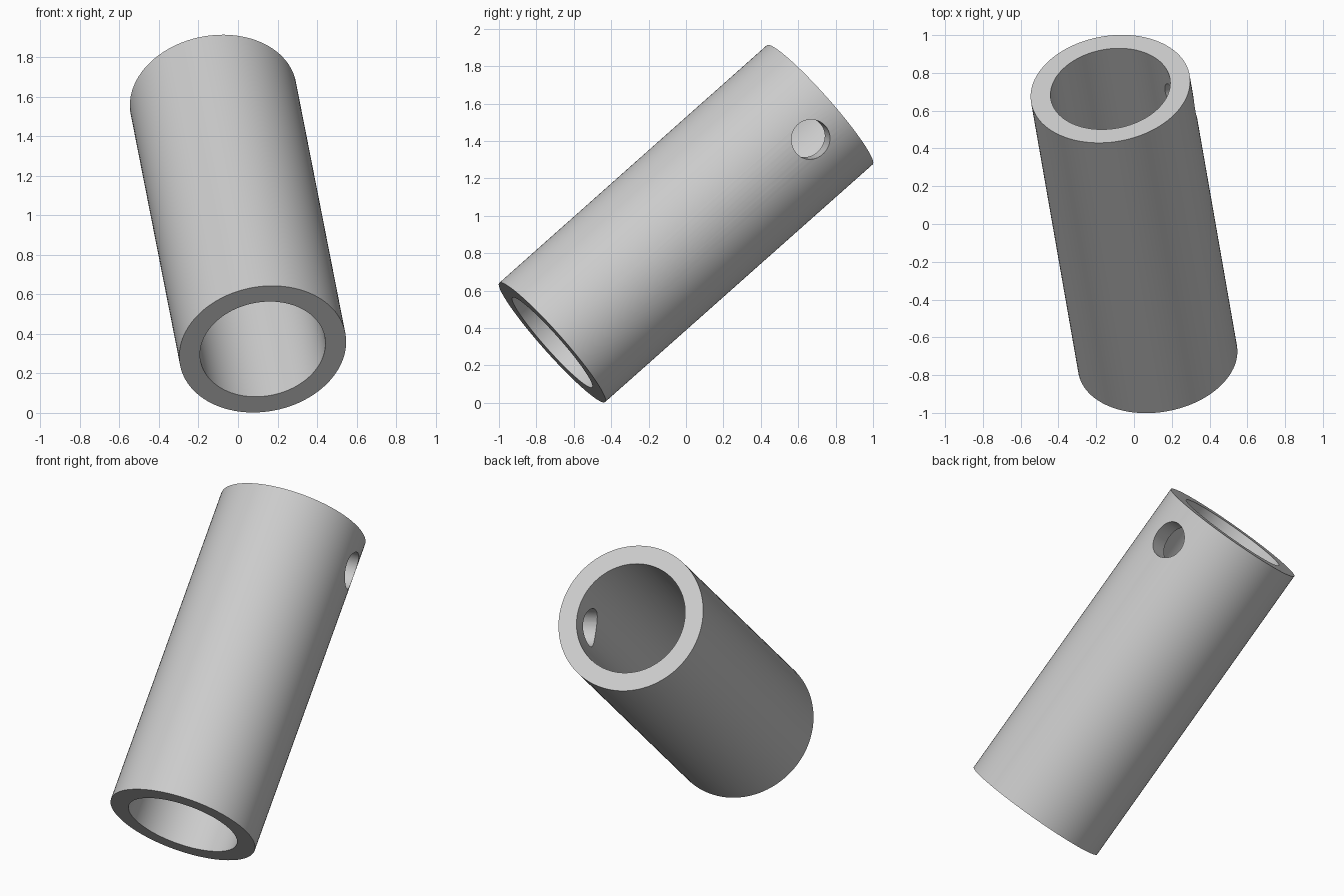
import bpy, math
from mathutils import Matrix, Vector

if "Cube" in bpy.data.objects:
    bpy.data.objects.remove(bpy.data.objects["Cube"], do_unlink=True)

LENGTH, OUTER, INNER, HOLE = 1.93, 0.426, 0.32, 0.107
CENTRE = Vector((0, 0, 0.958))
AXIS = Vector((-0.25, 1.43, 1.27)).normalized()
HOLE_ANGLE = math.radians(14.7)

grey = bpy.data.materials.new("plain grey")
grey.use_nodes = True
colour = (0.6, 0.6, 0.6, 1)
grey.diffuse_color = colour
grey.node_tree.nodes["Principled BSDF"].inputs["Base Color"].default_value = colour


def cylinder(name, radius, depth, centre, direction, sides):
    """Cylinder whose axis runs along a direction."""
    bpy.ops.mesh.primitive_cylinder_add(vertices=sides, radius=radius, depth=depth)
    ob = bpy.context.object
    ob.name = name
    turn = Vector((0, 0, 1)).rotation_difference(direction).to_matrix().to_4x4()
    ob.matrix_world = Matrix.Translation(centre) @ turn
    ob.data.materials.append(grey)
    return ob


def cut(target, cutter):
    mod = target.modifiers.new(cutter.name, "BOOLEAN")
    mod.operation = "DIFFERENCE"
    mod.solver = "EXACT"
    mod.object = cutter
    bpy.context.view_layer.objects.active = target
    bpy.ops.object.modifier_apply(modifier=mod.name)
    bpy.data.objects.remove(cutter, do_unlink=True)


# Tube wall and its open bore
tube = cylinder("tube", OUTER, LENGTH, CENTRE, AXIS, 96)
bore = cylinder("bore_cutter", INNER, LENGTH + 0.4, CENTRE, AXIS, 96)
bpy.context.view_layer.update()
cut(tube, bore)

# Round pin hole through one wall, near the upper end
side = Vector((1, 0, 0))
side = (side - AXIS * side.dot(AXIS)).normalized()
outward = side * math.cos(HOLE_ANGLE) + AXIS.cross(side) * math.sin(HOLE_ANGLE)
hole_base = CENTRE + AXIS * (LENGTH / 2 - 2 * HOLE)
hole = cylinder("hole_cutter", HOLE, 0.5, hole_base + outward * 0.4, outward, 48)
bpy.context.view_layer.update()
cut(tube, hole)

# Smooth walls with crisp rims
bpy.ops.object.select_all(action="DESELECT")
tube.select_set(True)
bpy.context.view_layer.objects.active = tube
bpy.ops.object.shade_smooth_by_angle(angle=math.radians(30))
